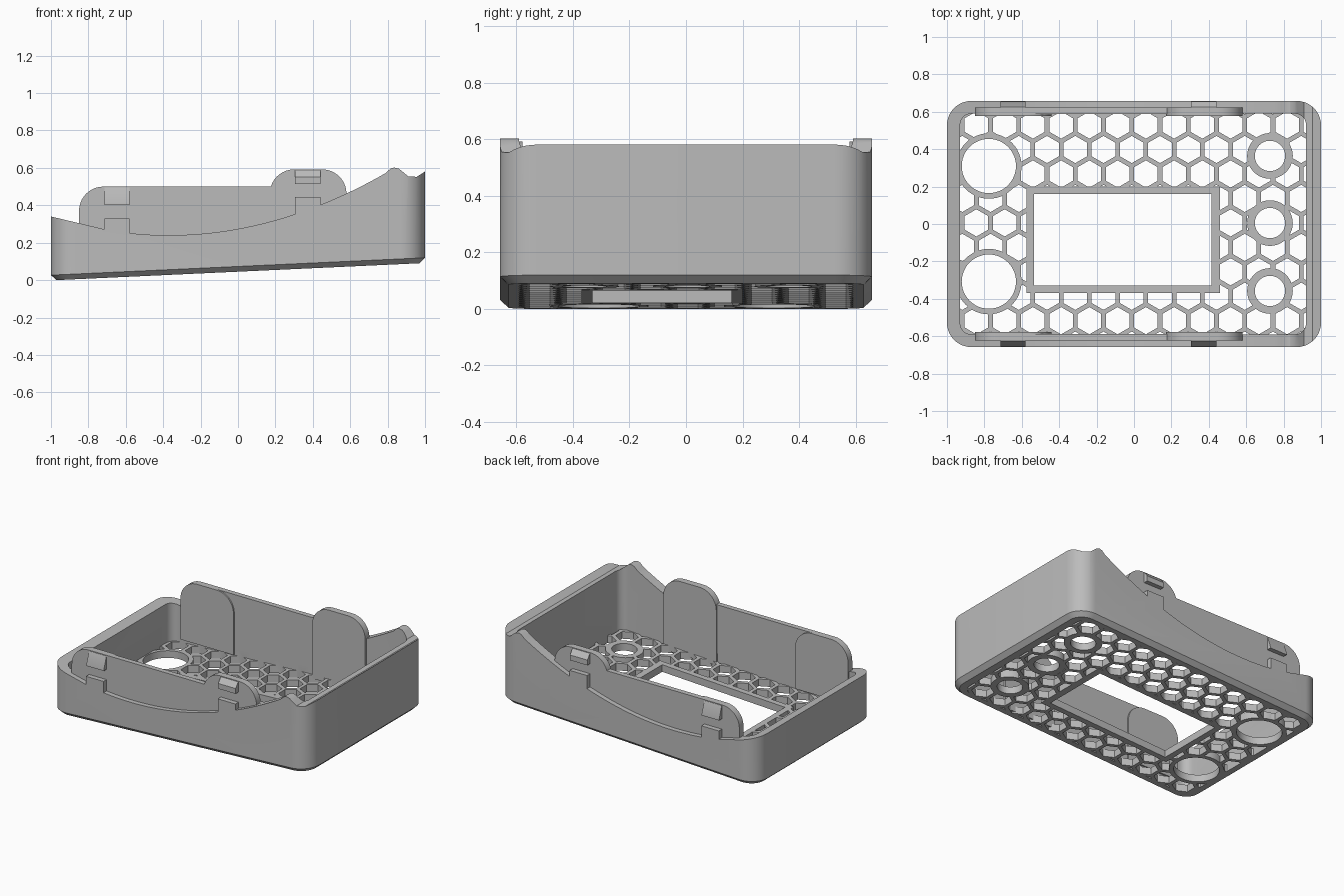
import bpy, bmesh
from math import pi, cos, sin, sqrt

if "Cube" in bpy.data.objects:
    bpy.data.objects.remove(bpy.data.objects["Cube"])

grey = bpy.data.materials.new("light grey plastic")
grey.use_nodes = True
COLOUR = (0.5, 0.5, 0.5, 1)
grey.diffuse_color = COLOUR
grey.node_tree.nodes["Principled BSDF"].inputs["Base Color"].default_value = COLOUR

SLOPE = 0.0464
FLOOR = 0.05


def tilt(x):
    """Height of the sloping underside at x."""
    return SLOPE * (x + 0.97)


def make(name, bm):
    bmesh.ops.recalc_face_normals(bm, faces=bm.faces)
    mesh = bpy.data.meshes.new(name)
    bm.to_mesh(mesh)
    bm.free()
    mesh.materials.append(grey)
    obj = bpy.data.objects.new(name, mesh)
    bpy.context.collection.objects.link(obj)
    return obj


def loft(bm, rings):
    """Closed solid through matching rings of points."""
    loops = [[bm.verts.new(p) for p in ring] for ring in rings]
    n = len(loops[0])
    for a, b in zip(loops, loops[1:]):
        for i in range(n):
            j = (i + 1) % n
            bm.faces.new((a[i], a[j], b[j], b[i]))
    bm.faces.new(loops[0][::-1])
    bm.faces.new(loops[-1])


def layers(bm, outlines):
    """Loft (outline, height) pairs along the sloping underside."""
    loft(bm, [[(x, y, z + tilt(x)) for x, y in pts] for pts, z in outlines])


def circle(cx, cy, r, n, turn=0.0):
    return [(cx + r * cos(turn + 2 * pi * i / n), cy + r * sin(turn + 2 * pi * i / n))
            for i in range(n)]


def rounded(x0, x1, y0, y1, radii, n=10):
    """Rectangle with corner radii: lower left, lower right, upper right, upper left."""
    pts = []
    corners = ((x0, y0, 1, 1), (x1, y0, -1, 1), (x1, y1, -1, -1), (x0, y1, 1, -1))
    for k, ((x, y, sx, sy), r) in enumerate(zip(corners, radii)):
        if r == 0:
            pts.append((x, y))
            continue
        for i in range(n + 1):
            a = pi + k * pi / 2 + i * pi / 2 / n
            pts.append((x + sx * r + r * cos(a), y + sy * r + r * sin(a)))
    return pts


def side_prism(bm, profile, y0, y1):
    loft(bm, [[(x, y, z) for x, z in profile] for y in (y0, y1)])


def combine(obj, tool, mode):
    """Apply a boolean and remove the tool."""
    mod = obj.modifiers.new("cut", "BOOLEAN")
    mod.operation, mod.solver, mod.object = mode, "EXACT", tool
    bpy.context.view_layer.update()
    result = bpy.data.meshes.new_from_object(obj.evaluated_get(bpy.context.evaluated_depsgraph_get()))
    obj.modifiers.clear()
    obj.data = result
    bpy.data.objects.remove(tool)


def rect(x0, x1, y0, y1):
    return rounded(x0, x1, y0, y1, (0, 0, 0, 0))


INNER = rounded(-0.93, 0.92, -0.59, 0.59, (0.06,) * 4, 6)
VENTS = [(-0.776, y, 0.145, 0.175) for y in (0.31, -0.308)]
VENTS += [(0.727, y, 0.081, 0.122) for y in (0.364, 0.005, -0.358)]

# Tray block with chamfered underside
bm = bmesh.new()
layers(bm, [(rounded(-0.97, 0.97, -0.628, 0.628, (0.1,) * 4), 0),
            (rounded(-1, 1, -0.658, 0.658, (0.13,) * 4), 0.028),
            (rounded(-1, 1, -0.658, 0.658, (0.13,) * 4), 0.8)])
tray = make("tray", bm)

# Pocket above the floor
bm = bmesh.new()
layers(bm, [(INNER, FLOOR), (INNER, 1.0)])
combine(tray, make("pocket_cutter", bm), "DIFFERENCE")


# Sweeping rim with raised steps below the clips
def sweep(x):
    return 0.24 + 0.247 * (x + 0.37) ** 2


def arc(a, b, n):
    return [(a + (b - a) * i / n, sweep(a + (b - a) * i / n)) for i in range(n + 1)]


rim = [(-1.05, 0.352), (-0.715, 0.272), (-0.715, 0.33), (-0.58, 0.33)]
rim += arc(-0.58, 0.305, 16) + [(0.305, 0.445), (0.44, 0.445)] + arc(0.44, 0.79, 8)
rim += [(0.815, 0.596), (0.835, 0.602), (0.86, 0.596), (0.91, 0.555), (0.955, 0.552),
        (1.05, 0.612), (1.05, 1.2), (-1.05, 1.2)]
bm = bmesh.new()
side_prism(bm, rim, -0.8, 0.8)
combine(tray, make("rim_cutter", bm), "DIFFERENCE")

# Honeycomb openings, kept clear of walls, vent rings and window frame
PITCH = 0.151
bm = bmesh.new()
for row in range(-5, 6):
    for col in range(-7, 8):
        cx = -0.012 + PITCH * (col + (0.5 if row % 2 == 0 else 0))
        cy = 0.006 + row * PITCH * sqrt(3) / 2
        cell = circle(cx, cy, (PITCH - 0.025) / sqrt(3), 6, pi / 6)
        layers(bm, [(cell, -0.1), (cell, 0.1)])
comb = make("honeycomb_cutter", bm)
bm = bmesh.new()
layers(bm, [(INNER, -0.2), (INNER, 0.2)])
combine(comb, make("inner_limit", bm), "INTERSECT")
bm = bmesh.new()
for cx, cy, hole, ring in VENTS:
    disc = circle(cx, cy, ring, 48)
    layers(bm, [(disc, -0.3), (disc, 0.3)])
frame = rect(-0.575, 0.46, -0.37, 0.2)
layers(bm, [(frame, -0.3), (frame, 0.3)])
combine(comb, make("frame_limit", bm), "DIFFERENCE")
combine(tray, comb, "DIFFERENCE")

# Round vents and window
bm = bmesh.new()
for cx, cy, hole, ring in VENTS:
    disc = circle(cx, cy, hole, 48)
    layers(bm, [(disc, -0.1), (disc, 0.1)])
window = rect(-0.535, 0.415, -0.33, 0.16)
layers(bm, [(window, -0.1), (window, 0.1)])
combine(tray, make("opening_cutter", bm), "DIFFERENCE")

parts = [tray]
for side, s in (("front", -1), ("back", 1)):
    # Upright rail behind the rim
    bm = bmesh.new()
    side_prism(bm, rounded(-0.85, 0.4, 0.16, 0.5, (0, 0, 0, 0.13)), s * 0.588, s * 0.624)
    parts.append(make(side + "_rail", bm))
    # Thick rounded tabs
    for label, x0, x1, top in (("low", -0.85, -0.44, 0.5), ("high", 0.17, 0.58, 0.592)):
        bm = bmesh.new()
        depth = 0.624 if label == "high" else 0.6
        side_prism(bm, rounded(x0, x1, 0.08, top, (0, 0, 0.13, 0.13)), s * 0.578, s * depth)
        parts.append(make(f"{side}_{label}_tab", bm))
    # Wedge clips on the outer face
    for label, x0, x1, z0, z1, z2 in (("low", -0.715, -0.58, 0.402, 0.412, 0.495),
                                      ("high", 0.305, 0.44, 0.515, 0.552, 0.588)):
        bm = bmesh.new()
        wedge = [(0.61, z0), (0.655, z0), (0.655, z1), (0.626, z2), (0.61, z2)]
        loft(bm, [[(x, s * y, z) for y, z in wedge] for x in (x0, x1)])
        parts.append(make(f"{side}_{label}_clip", bm))

# Soft shading on rounded corners, crisp edges elsewhere
bpy.ops.object.select_all(action="DESELECT")
for obj in parts:
    obj.select_set(True)
bpy.context.view_layer.objects.active = tray
bpy.ops.object.shade_smooth_by_angle(angle=pi / 6)
